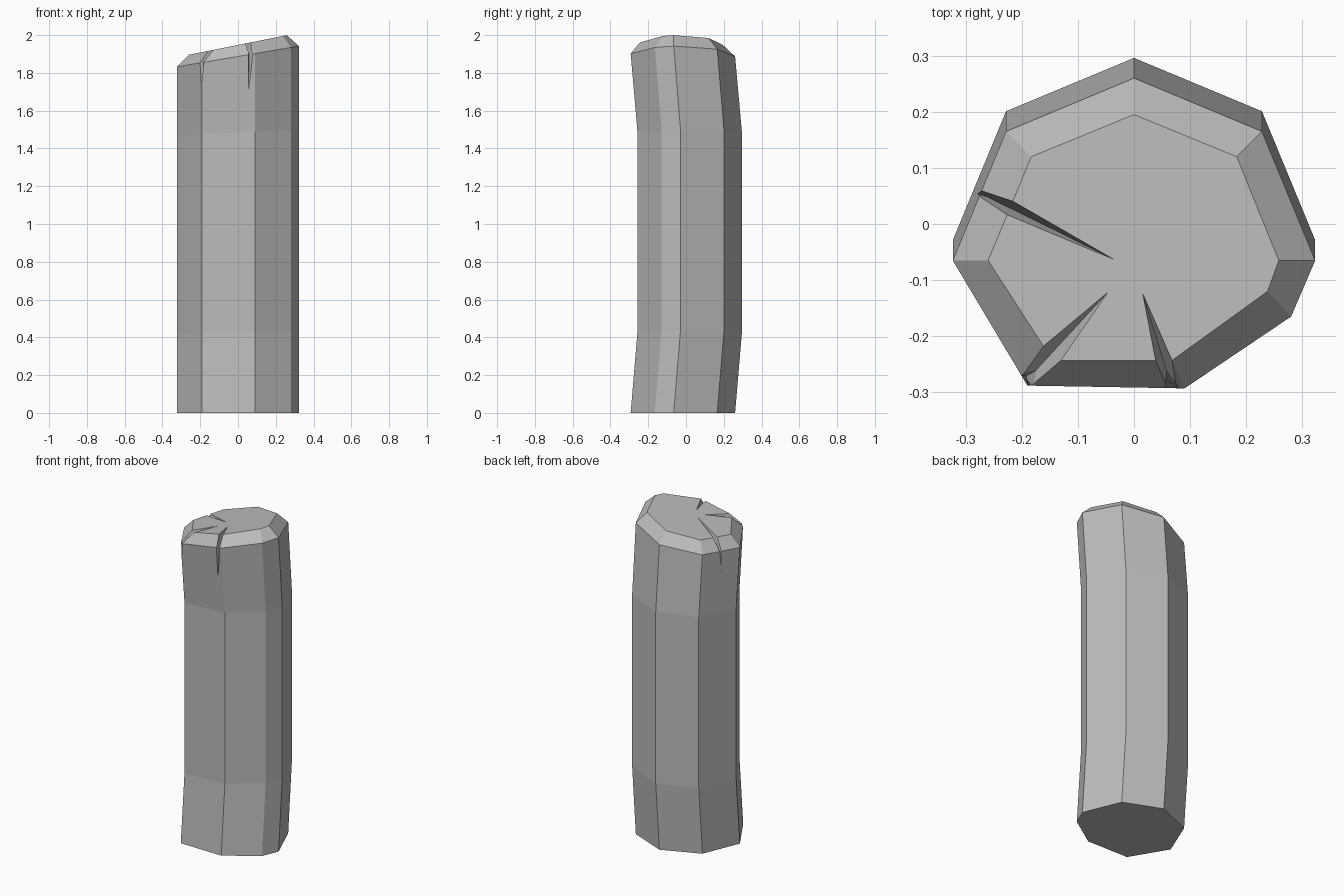
import bpy, bmesh
from mathutils import Vector

if "Cube" in bpy.data.objects:
    bpy.data.objects.remove(bpy.data.objects["Cube"], do_unlink=True)

# One flat grey for the whole post
grey = bpy.data.materials.new("stone grey")
grey.use_nodes = True
COLOUR = (0.5, 0.5, 0.5, 1)
grey.diffuse_color = COLOUR
grey.node_tree.nodes["Principled BSDF"].inputs["Base Color"].default_value = COLOUR

# Irregular eight-sided cross-sections: the shaft and the chamfered cap
SHAFT = [(0, 0.26), (-0.228, 0.165), (-0.323, -0.065), (-0.19, -0.288),
         (0.09, -0.293), (0.28, -0.165), (0.323, -0.065), (0.228, 0.165)]
CAP = [(0, 0.195), (-0.183, 0.12), (-0.26, -0.065), (-0.145, -0.243),
       (0.068, -0.243), (0.238, -0.12), (0.258, -0.065), (0.183, 0.12)]


def cap_height(x):
    return 1.948 + 0.2 * x


def make_object(name, points, faces):
    mesh = bpy.data.meshes.new(name)
    bm = bmesh.new()
    verts = [bm.verts.new(p) for p in points]
    for face in faces:
        bm.faces.new([verts[i] for i in face])
    bmesh.ops.recalc_face_normals(bm, faces=bm.faces)
    bm.to_mesh(mesh)
    bm.free()
    mesh.materials.append(grey)
    obj = bpy.data.objects.new(name, mesh)
    bpy.context.collection.objects.link(obj)
    return obj


# Post: rings lofted from base to slanted top, with the middle bowed back
def ring(section, base, slope, bow=0):
    return [(x, y + bow, base + slope * x) for x, y in section]


points = (ring(SHAFT, 0, 0) + ring(SHAFT, 0.425, 0.04, 0.036)
          + ring(SHAFT, 1.485, 0.04, 0.036) + ring(SHAFT, 1.887, 0.17)
          + ring(CAP, cap_height(0), 0.2))
n = len(SHAFT)
last = len(points) - n
faces = [range(n), range(last, last + n)]
for start in range(0, last, n):
    for i in range(n):
        j = (i + 1) % n
        faces.append((start + i, start + j, start + n + j, start + n + i))
post = make_object("post", points, faces)


# Cracks: V-shaped wedges running over the rim and down the side
def cut_crack(name, apex, knee, tip, width):
    start = Vector((*apex, cap_height(apex[0]) + 0.001))
    knee, tip = Vector(knee), Vector(tip)
    out = Vector((knee.x - start.x, knee.y - start.y, 0)).normalized()
    side = Vector((-out.y, out.x, 0)) * width
    outer = knee + out * 0.14 + Vector((0, 0, 0.19))
    cutter = make_object(name, [start, knee, tip, outer + side, outer - side],
                         [(0, 1, 3), (1, 2, 3), (0, 4, 1), (1, 4, 2), (0, 3, 4), (2, 4, 3)])
    cutter.hide_render = True
    cutter.hide_viewport = True
    mod = post.modifiers.new(name, "BOOLEAN")
    mod.operation = "DIFFERENCE"
    mod.solver = "EXACT"
    mod.object = cutter


cut_crack("front_crack_cutter", (0.015, -0.122), (0.058, -0.262, 1.875), (0.055, -0.276, 1.69), 0.05)
cut_crack("corner_crack_cutter", (-0.045, -0.12), (-0.176, -0.262, 1.83), (-0.192, -0.271, 1.72), 0.085)
cut_crack("side_crack_cutter", (-0.032, -0.065), (-0.265, 0.05, 1.82), (-0.284, 0.055, 1.68), 0.055)
